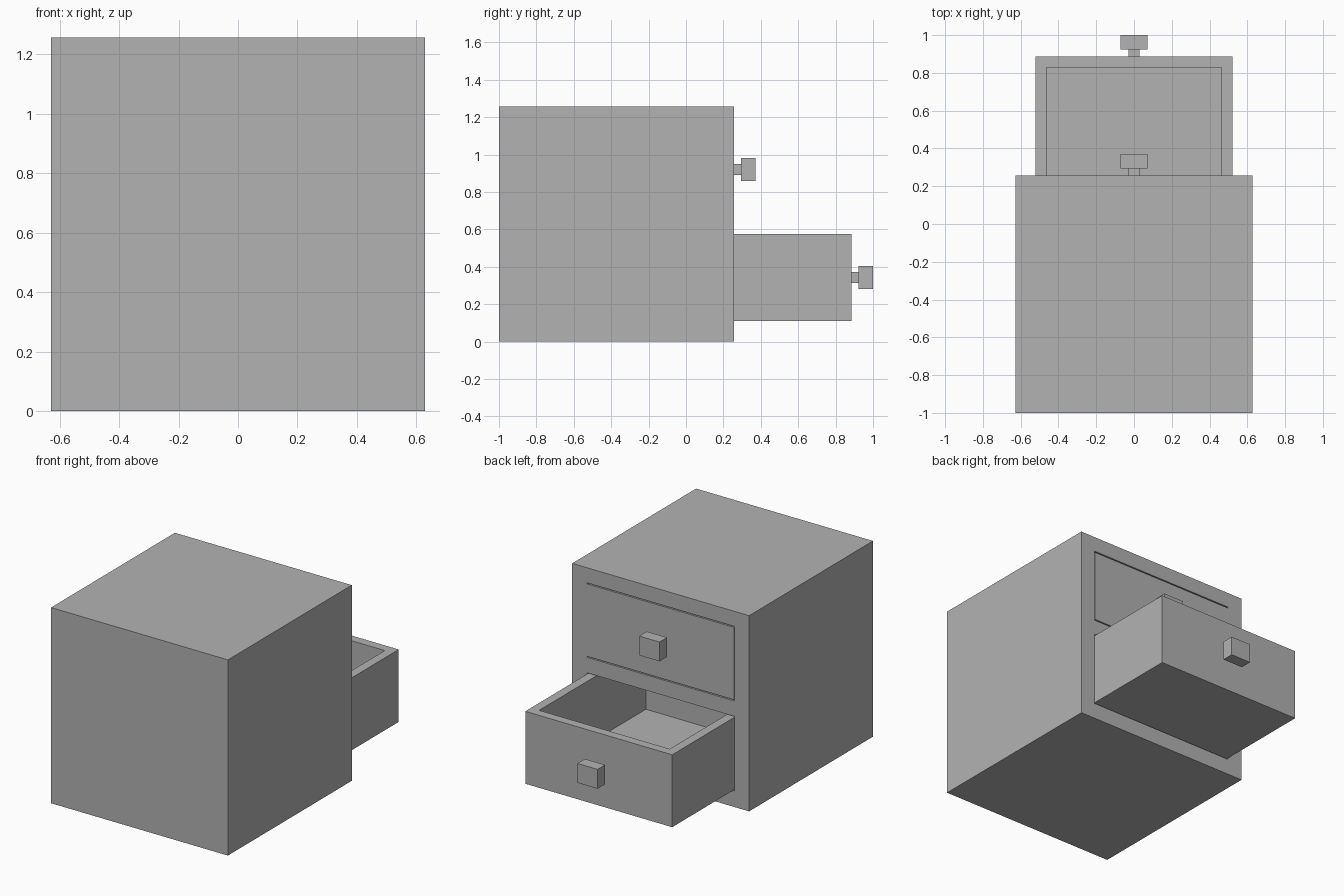
import bpy
import bmesh
from mathutils import Vector

cube = bpy.data.objects.get("Cube")
if cube:
    bpy.data.objects.remove(cube, do_unlink=True)

HALF = 0.6285           # half the cabinet width
SIZE = 2 * HALF
FRONT = SIZE - 1        # y of the drawer side of the cabinet
WALL = 0.058
DRAWER_X = 0.522
DRAWER_H = 0.465
DEPTH = SIZE - WALL
GAP_X, GAP_Z = 0.002, 0.007

grey = bpy.data.materials.new("plain grey")
grey.use_nodes = True
colour = (0.448, 0.448, 0.448, 1)
grey.diffuse_color = colour
grey.node_tree.nodes["Principled BSDF"].inputs["Base Color"].default_value = colour


def box(name, low, high):
    """Box object spanning two opposite corners."""
    low, high = Vector(low), Vector(high)
    bm = bmesh.new()
    bmesh.ops.create_cube(bm, size=1)
    for v in bm.verts:
        v.co = (low + high) / 2 + v.co * (high - low)
    mesh = bpy.data.meshes.new(name)
    bm.to_mesh(mesh)
    bm.free()
    mesh.materials.append(grey)
    obj = bpy.data.objects.new(name, mesh)
    bpy.context.collection.objects.link(obj)
    return obj


def cut(target, name, low, high):
    """Hollow out a box-shaped space."""
    cutter = box(name, low, high)
    cutter.hide_render = True
    cutter.hide_set(True)
    cutter.display_type = 'WIRE'
    mod = target.modifiers.new(name, 'BOOLEAN')
    mod.operation = 'DIFFERENCE'
    mod.solver = 'EXACT'
    mod.object = cutter
    # Apply the cut, then discard the cutter
    bpy.context.view_layer.update()
    graph = bpy.context.evaluated_depsgraph_get()
    mesh = bpy.data.meshes.new_from_object(target.evaluated_get(graph))
    target.modifiers.clear()
    target.data = mesh
    bpy.data.objects.remove(cutter, do_unlink=True)


# Cabinet body
cabinet = box("cabinet", (-HALF, -1, 0), (HALF, FRONT, SIZE))

# Each drawer: name, bottom height, how far it is pulled out
for name, z, pull in (("lower", 0.11, HALF), ("upper", 0.688, 0)):
    top = z + DRAWER_H
    face = FRONT + pull
    back = face - DEPTH
    mid = z + DRAWER_H / 2

    # Opening in the cabinet
    cut(cabinet, name + "_opening",
        (-DRAWER_X - GAP_X, WALL - 1.002, z - GAP_Z),
        (DRAWER_X + GAP_X, FRONT + 0.1, top + GAP_Z))

    # Open-topped drawer tray
    drawer = box(name + "_drawer", (-DRAWER_X, back, z), (DRAWER_X, face, top))
    cut(drawer, name + "_tray",
        (WALL - DRAWER_X, back + WALL, z + WALL),
        (DRAWER_X - WALL, face - WALL, top + 0.1))

    # Handle stem and block
    box(name + "_handle_stem", (-0.029, face, mid - 0.029),
        (0.029, face + 0.038, mid + 0.029))
    box(name + "_handle", (-0.072, face + 0.038, mid - 0.062),
        (0.072, face + 0.1145, mid + 0.062))
